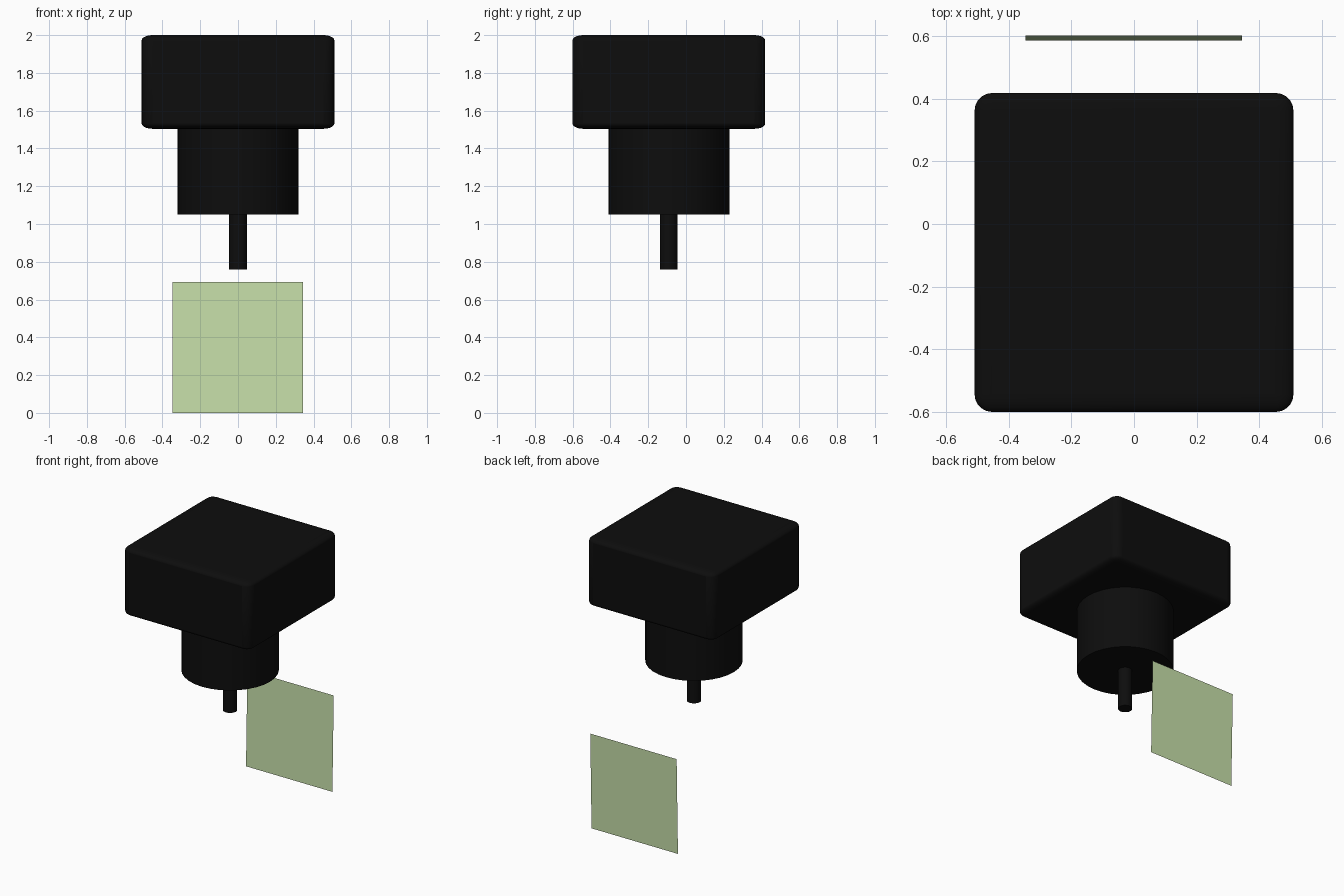
import bpy
import math

if "Cube" in bpy.data.objects:
    bpy.data.objects.remove(bpy.data.objects["Cube"])

CY = -0.091  # shared axis of the stacked parts


def material(name, rgb):
    m = bpy.data.materials.new(name)
    m.diffuse_color = (*rgb, 1)
    m.use_nodes = True
    m.node_tree.nodes["Principled BSDF"].inputs["Base Color"].default_value = m.diffuse_color
    return m


black = material("black_paint", (0.004, 0.004, 0.004))
green = material("pale_green", (0.57, 0.74, 0.40))


def finish(name, mat):
    ob = bpy.context.object
    ob.name = name
    ob.data.materials.append(mat)
    return ob


def cylinder(name, radius, z0, z1):
    bpy.ops.mesh.primitive_cylinder_add(
        vertices=32, radius=radius, depth=z1 - z0, location=(0, CY, (z0 + z1) / 2))
    finish(name, black)
    bpy.ops.object.shade_smooth_by_angle(angle=math.radians(30))


# Rounded housing block: bevelled while a cube, flattened by the object scale
bpy.ops.mesh.primitive_cube_add(size=1.02, location=(0, CY, 1.752))
housing = finish("housing_block", black)
housing.scale.z = 0.496 / 1.02
bevel = housing.modifiers.new("rounded_edges", "BEVEL")
bevel.width = 0.057
bevel.segments = 5
bpy.ops.object.shade_smooth_by_angle(angle=math.radians(30))

# Collar and thin rod hanging below the housing
cylinder("lower_collar", 0.32, 1.05, 1.52)
cylinder("thin_rod", 0.047, 0.76, 1.06)

# Single-sheet panel behind, leaning back very slightly
lean = math.atan2(0.015, 0.692)
bpy.ops.mesh.primitive_plane_add(
    size=0.692, location=(-0.001, 0.595, 0.346), rotation=(math.pi / 2 - lean, 0, 0))
finish("rear_panel", green)
